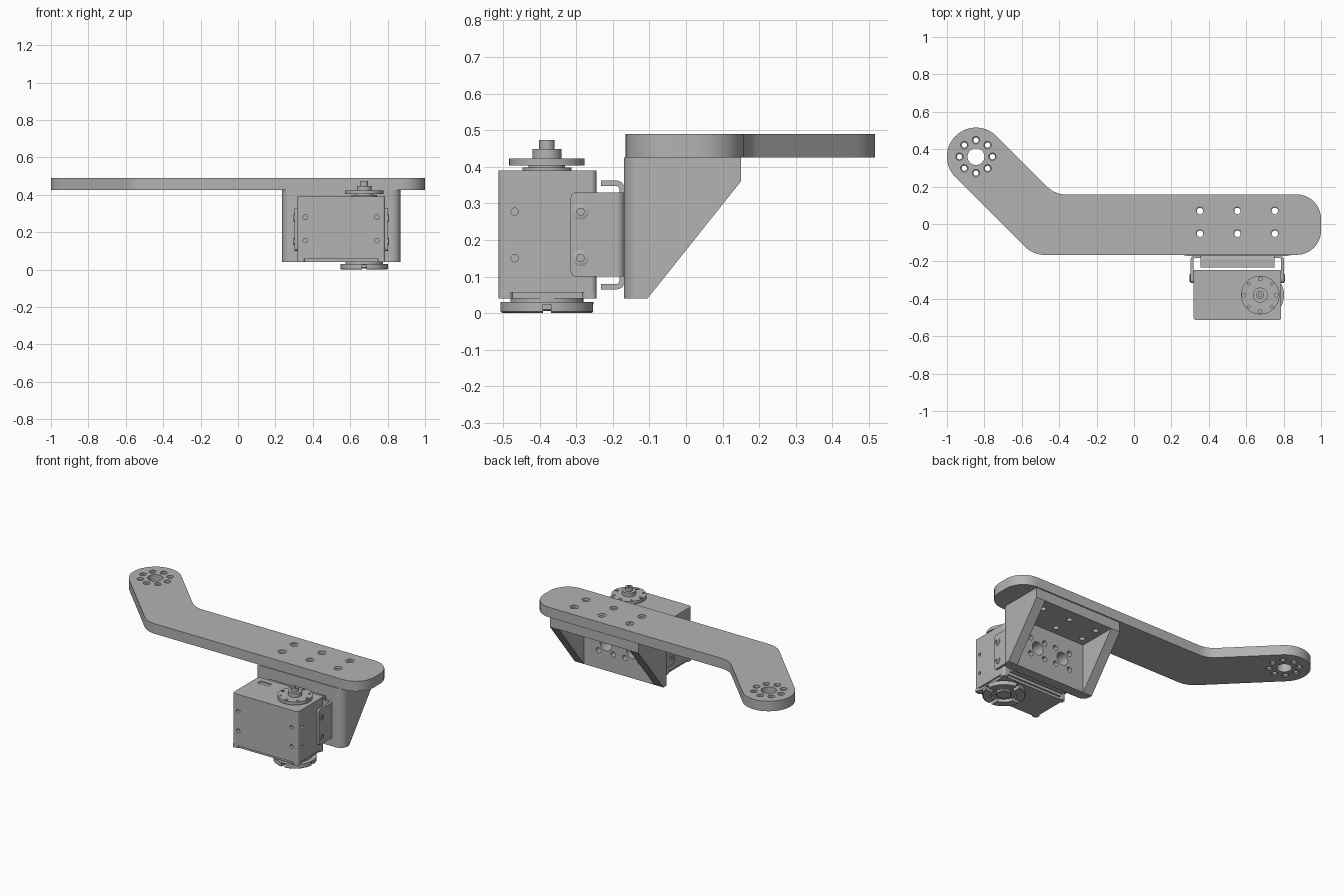
import bpy, bmesh, math
from mathutils import Vector

if "Cube" in bpy.data.objects:
    bpy.data.objects.remove(bpy.data.objects["Cube"], do_unlink=True)

grey = bpy.data.materials.new("plain_grey")
grey.use_nodes = True
grey.diffuse_color = (0.45, 0.45, 0.45, 1)
grey.node_tree.nodes["Principled BSDF"].inputs["Base Color"].default_value = (0.45, 0.45, 0.45, 1)


def place(a, b, h, axis):
    return {"x": (h, a, b), "y": (a, h, b), "z": (a, b, h)}[axis]


def finish(name, bm):
    bmesh.ops.recalc_face_normals(bm, faces=bm.faces)
    mesh = bpy.data.meshes.new(name)
    bm.to_mesh(mesh)
    bm.free()
    mesh.materials.append(grey)
    ob = bpy.data.objects.new(name, mesh)
    bpy.context.collection.objects.link(ob)
    return ob


def loft(name, rings):
    """Closed solid through matching rings of points."""
    bm = bmesh.new()
    loops = [[bm.verts.new(p) for p in ring] for ring in rings]
    n = len(loops[0])
    for low, high in zip(loops, loops[1:]):
        for i in range(n):
            j = (i + 1) % n
            bm.faces.new((low[i], low[j], high[j], high[i]))
    bm.faces.new(loops[0])
    bm.faces.new(loops[-1])
    return finish(name, bm)


def fillet(corners, steps=10):
    """Round a polygon given as (x, y, radius) corners."""
    out = []
    for i, (x, y, r) in enumerate(corners):
        p = Vector((x, y))
        if r == 0:
            out.append(p)
            continue
        u = (Vector(corners[i - 1][:2]) - p).normalized()
        v = (Vector(corners[(i + 1) % len(corners)][:2]) - p).normalized()
        half = u.angle(v) / 2
        centre = p + (u + v).normalized() * r / math.sin(half)
        start = p + u * r / math.tan(half) - centre
        end = p + v * r / math.tan(half) - centre
        sweep = math.pi - 2 * half
        for k in range(steps + 1):
            t = k / steps
            d = start * math.sin((1 - t) * sweep) + end * math.sin(t * sweep)
            out.append(centre + d / math.sin(sweep))
    return out


def prism(name, corners, lo, hi, axis="z"):
    pts = fillet(corners)
    return loft(name, [[place(p.x, p.y, h, axis) for p in pts] for h in (lo, hi)])


def box(name, x, y, z, r=0):
    return prism(name, [(x[0], y[0], r), (x[1], y[0], r), (x[1], y[1], r), (x[0], y[1], r)], *z)


def lathe(name, profile, a, b, axis="z", n=40):
    turn = [2 * math.pi * i / n for i in range(n)]
    return loft(name, [[place(a + r * math.cos(t), b + r * math.sin(t), h, axis) for t in turn]
                       for r, h in profile])


def hole(a, b, r, lo, hi, axis="z", n=24):
    return lathe("cutter", [(r, lo), (r, hi)], a, b, axis, n)


def sunk_hole(a, b, r, top, bottom):
    rim = r * 1.45
    return lathe("cutter", [(rim, bottom - .01), (rim, bottom + .004), (r, bottom + .009),
                            (r, top - .009), (rim, top - .004), (rim, top + .01)], a, b, "z", 24)


def carve(target, cutters, op="DIFFERENCE"):
    bpy.context.view_layer.objects.active = target
    for c in cutters:
        c.hide_render = True
        m = target.modifiers.new("carve", "BOOLEAN")
        m.operation, m.object, m.solver = op, c, "EXACT"
        bpy.ops.object.modifier_apply(modifier=m.name)
        bpy.data.objects.remove(c, do_unlink=True)


def around(a, b, radius, count, phase=0):
    for i in range(count):
        t = phase + 2 * math.pi * i / count
        yield a + radius * math.cos(t), b + radius * math.sin(t)


# Cranked arm plate with rounded ends
TOP, UNDER = .49, .425
arm = prism("arm_plate", [(1, -.165, .13), (1, .158, .13), (-.423, .158, .14), (-.845, .58, .1549),
                          (-1.065, .36, .1549), (-.54, -.165, .15)], UNDER, TOP)
tip = (-.845, .36)
bolts = [(x, y) for x in (.353, .553, .753) for y in (-.052, .07)]
carve(arm, [hole(*tip, .045, .4, .52, n=40)]
      + [sunk_hole(x, y, .014, TOP, UNDER) for x, y in around(*tip, .088, 8)]
      + [sunk_hole(x, y, .017, TOP, UNDER) for x, y in bolts])

# Angle support: L-shaped plates joined by two sloping gussets
support = prism("angle_support", [(-.17, .04, 0), (-.105, .04, 0), (.15, .36, 0), (.15, UNDER, 0),
                                  (-.17, UNDER, 0)], .235, .87, "x")
plan = prism("cutter", [(.235, -.17, .05), (.87, -.17, .05), (.87, .2, 0), (.235, .2, 0)], 0, .5)
carve(support, [plan], "INTERSECT")
pocket = prism("cutter", [(-.105, 0, 0), (.2, 0, 0), (.2, .36, 0), (-.105, .36, 0)], .3, .805, "x")


def plate_holes():
    cuts = []
    for x in (.458, .647):
        cuts.append(hole(x, .21, .042, -.19, -.09, "y"))
        cuts += [hole(a, b, .017, -.19, -.09, "y") for a, b in around(x, .21, .075, 4, math.pi / 4)]
    return cuts


carve(support, [pocket] + plate_holes() + [hole(x, y, .017, .3, .45) for x, y in bolts])


# Folded sheet bracket: one channel holds the motor sides, one stiffens top and bottom
def channel(name, a0, a1, front, back, t, lo, hi, axis):
    outline = [(a0, front, 0), (a0, back, .022), (a1, back, .022), (a1, front, 0),
               (a1 - t, front, 0), (a1 - t, back - t, .01), (a0 + t, back - t, .01), (a0 + t, front, 0)]
    if axis == "x":
        outline = [(b, a, r) for a, b, r in outline]
    return prism(name, outline, lo, hi, axis)


clamp = channel("side_clamp", .303, .801, -.315, -.168, .014, .1, .33, "z")
trim = prism("cutter", [(-.315, .1, .015), (-.1, .1, 0), (-.1, .33, 0), (-.315, .33, .015)], .2, .9, "x")
carve(clamp, [trim], "INTERSECT")
carve(clamp, plate_holes())
stiff = channel("stiffening_channel", .065, .362, -.232, -.168, .014, .356, .751, "x")
carve(stiff, plate_holes())

# Motor case with screw holes and a shallow top recess
case = box("motor_case", (.318, .787), (-.512, -.245), (.056, .39), .015)
cuts = [hole(x, z, .012, -.55, -.49, "y") for x in (.36, .742) for z in (.155, .28)]
cuts += [hole(-.468, z, .01, *side, "x") for z in (.15, .277) for side in ((.3, .34), (.765, .81))]
cuts.append(box("cutter", (.36, .44), (-.315, -.28), (.382, .42)))
carve(case, cuts)
box("motor_base", (.328, .777), (-.502, -.255), (.04, .058), .015)
for i, x in enumerate((.318, .749)):
    for j, y in enumerate((-.512, -.283)):
        box(f"base_corner_{i}{j}", (x, x + .038), (y, y + .038), (.04, .06), .012)

# Clamp screws with recessed heads
for z in (.15, .277):
    for label, face, d in (("left", .8, 1), ("right", .304, -1)):
        screw = lathe(f"{label}_clamp_screw", [(.022, face - d * .01), (.022, face + d * .004),
                                               (.018, face + d * .006)], -.288, z, "x", 24)
        carve(screw, [hole(-.288, z, .011, face - .007, face + .012, "x", 6) if d > 0
                      else hole(-.288, z, .011, face - .012, face + .007, "x", 6)])

# Output horn on top
cx, cy = .675, -.38
lathe("output_collar", [(.067, .385), (.067, .398), (.05, .398), (.05, .405)], cx, cy)
horn = lathe("output_horn", [(.103, .403), (.103, .423), (.04, .423), (.04, .448),
                             (.021, .448), (.021, .473)], cx, cy)
carve(horn, [hole(x, y, .01 if i % 2 == 0 else .007, .39, .44, n=16)
             for i, (x, y) in enumerate(around(cx, cy, .087, 8))]
      + [hole(cx, cy, .009, .46, .49, n=6)])

# Idler wheel underneath, with crossed slots and a recessed middle
lathe("idler_collar", [(.1, .028), (.1, .042)], cx, cy)
wheel = lathe("idler_wheel", [(.122, 0), (.127, .004), (.127, .03)], cx, cy, n=48)
carve(wheel, [hole(cx, cy, .075, -.01, .02, n=32),
              box("cutter", (cx - .011, cx + .011), (cy - .2, cy + .2), (-.01, .023)),
              box("cutter", (cx - .2, cx + .2), (cy - .011, cy + .011), (-.01, .023))])
lathe("idler_hub", [(.04, .006), (.045, .01), (.045, .026)], cx, cy)

# Smooth rounded surfaces, keep crisp edges
bpy.ops.object.select_all(action="DESELECT")
for ob in bpy.context.collection.objects:
    if ob.type == "MESH" and ob.data.materials and ob.data.materials[0] == grey:
        ob.select_set(True)
        bpy.context.view_layer.objects.active = ob
bpy.ops.object.shade_smooth_by_angle(angle=math.radians(30))
